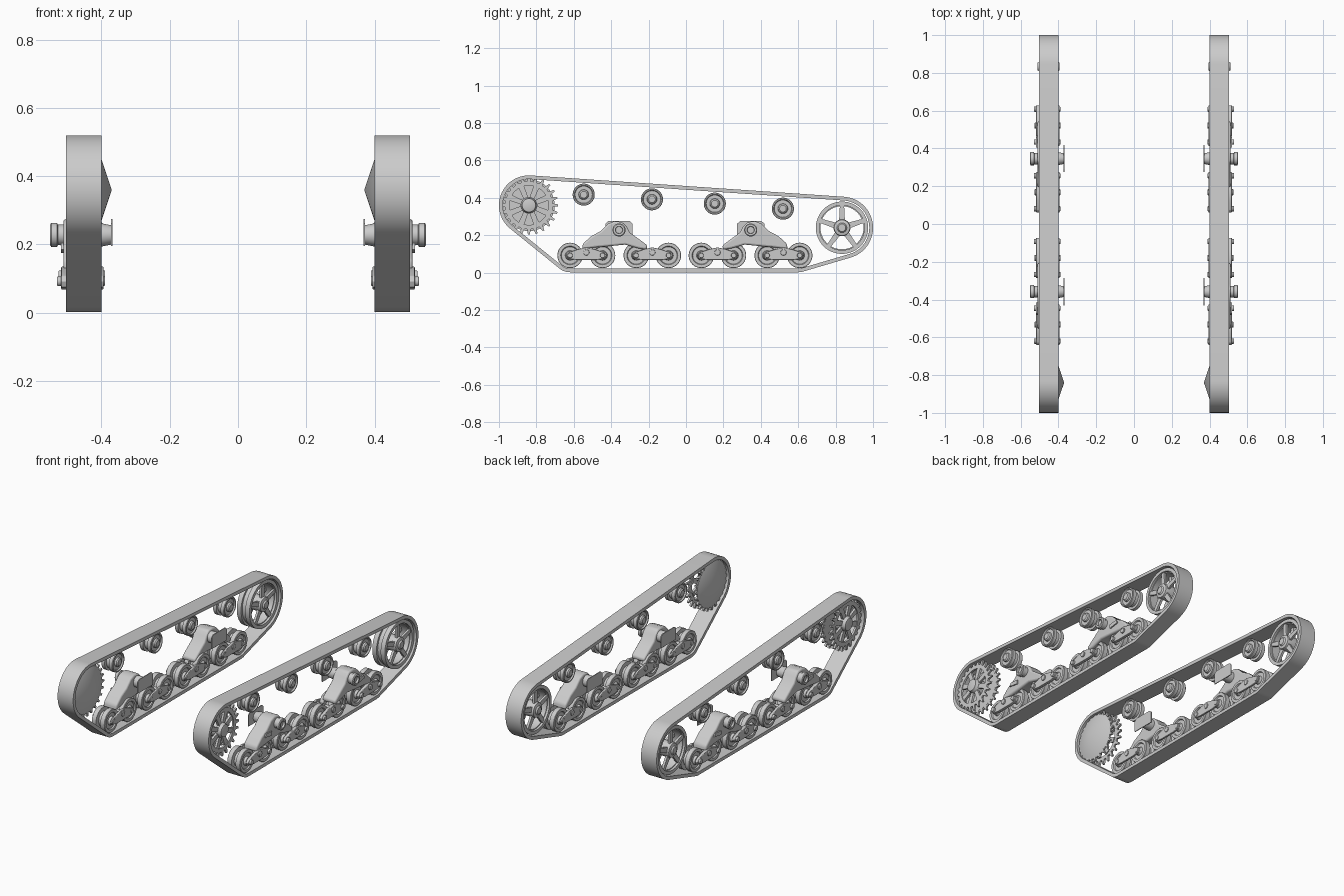
import bpy
import bmesh
import math
from math import sin, cos, tau

cube = bpy.data.objects.get("Cube")
if cube:
    bpy.data.objects.remove(cube)

grey = bpy.data.materials.new("plain grey")
grey.use_nodes = True
grey.diffuse_color = (0.6, 0.6, 0.6, 1)
grey.node_tree.nodes["Principled BSDF"].inputs["Base Color"].default_value = (0.6, 0.6, 0.6, 1)

MID = 0.452  # centre plane of one track


def finish(name, bm, bevel=0):
    """Turn a left-hand part into an object mirrored to both sides."""
    bmesh.ops.recalc_face_normals(bm, faces=bm.faces)
    mesh = bpy.data.meshes.new(name)
    bm.to_mesh(mesh)
    bm.free()
    mesh.materials.append(grey)
    ob = bpy.data.objects.new(name, mesh)
    bpy.context.collection.objects.link(ob)
    if bevel:
        mod = ob.modifiers.new("soft edges", "BEVEL")
        mod.width, mod.segments, mod.limit_method = bevel, 3, "ANGLE"
    mirror = ob.modifiers.new("both sides", "MIRROR")
    mirror.use_mirror_merge = False
    bpy.ops.object.select_all(action="DESELECT")
    ob.select_set(True)
    bpy.context.view_layer.objects.active = ob
    bpy.ops.object.shade_smooth_by_angle(angle=math.radians(32))
    return ob


def prism(bm, outline, x0, x1):
    """Extrude a (y, z) outline from x0 to x1."""
    a = [bm.verts.new((x0, y, z)) for y, z in outline]
    b = [bm.verts.new((x1, y, z)) for y, z in outline]
    bm.faces.new(a)
    bm.faces.new(b)
    for i in range(len(a)):
        j = (i + 1) % len(a)
        bm.faces.new((a[i], a[j], b[j], b[i]))


def lathe(bm, profile, cy, cz, segs=40, closed=False):
    """Spin an (x, radius) profile about an axle along x."""
    rings = []
    for x, r in profile:
        if r == 0:
            rings.append([bm.verts.new((x, cy, cz))] * segs)
        else:
            rings.append([bm.verts.new((x, cy + r * cos(tau * k / segs), cz + r * sin(tau * k / segs)))
                          for k in range(segs)])
    pairs = list(zip(rings, rings[1:]))
    if closed:
        pairs.append((rings[-1], rings[0]))
    for a, b in pairs:
        for k in range(segs):
            m = (k + 1) % segs
            bm.faces.new(list(dict.fromkeys((a[k], a[m], b[m], b[k]))))


def spokes(bm, count, cy, cz, r0, r1, w0, w1, x0, x1, start):
    for k in range(count):
        a = start + tau * k / count
        c, s = cos(a), sin(a)
        pts = [(r0, -w0), (r1, -w1), (r1, w1), (r0, w0)]
        prism(bm, [(cy + r * c - w * s, cz + r * s + w * c) for r, w in pts], x0, x1)


def symmetric(half):
    """Mirror an (offset, radius) half profile about the track's centre plane."""
    return [(MID - x, r) for x, r in half] + [(MID + x, r) for x, r in reversed(half)]


# Track belt wrapped around four circles (y, z, radius)
SPROCKET, IDLER = (-0.84, 0.36), (0.834, 0.24)
rounds = [(-0.62, 0.092, 0.09), (0.6, 0.092, 0.09), (*IDLER, 0.166), (*SPROCKET, 0.16)]
normals = []
for i, (y, z, r) in enumerate(rounds):
    y2, z2, r2 = rounds[(i + 1) % 4]
    dist = math.hypot(y2 - y, z2 - z)
    normals.append(math.atan2(z2 - z, y2 - y) - math.acos((r - r2) / dist))
bm = bmesh.new()
loops = []
for i, (y, z, r) in enumerate(rounds):
    start = normals[i - 1]
    sweep = (normals[i] - start) % tau
    steps = max(6, int(sweep * 12))
    for k in range(steps + 1):
        a = start + sweep * k / steps
        loops.append([bm.verts.new((x, y + q * cos(a), z + q * sin(a)))
                      for x, q in ((0.4, r), (0.504, r), (0.504, r - 0.02), (0.4, r - 0.02))])
for i, a in enumerate(loops):
    b = loops[(i + 1) % len(loops)]
    for k in range(4):
        m = (k + 1) % 4
        bm.faces.new((a[k], a[m], b[m], b[k]))
finish("track_belt", bm)

# Drive sprocket: toothed rims, spokes, hub and inner cone
bm = bmesh.new()
TEETH = 24
for x0, x1 in ((0.414, 0.426), (0.474, 0.486)):
    inner, outer = [], []
    for k in range(TEETH):
        for f, r in ((-0.3, 0.128), (-0.12, 0.157), (0.12, 0.157), (0.3, 0.128)):
            a = tau * (k + f) / TEETH
            outer.append((r, a))
            inner.append((0.105, a))
    rows = [[bm.verts.new((x, SPROCKET[0] + r * cos(a), SPROCKET[1] + r * sin(a))) for r, a in row]
            for x, row in ((x0, inner), (x0, outer), (x1, outer), (x1, inner))]
    for q in range(4):
        a, b = rows[q], rows[(q + 1) % 4]
        for k in range(len(a)):
            m = (k + 1) % len(a)
            bm.faces.new((a[k], a[m], b[m], b[k]))
spokes(bm, 8, *SPROCKET, 0.03, 0.11, 0.012, 0.016, 0.468, 0.482, tau / 16)
lathe(bm, [(0.42, 0), (0.42, 0.045), (0.478, 0.045), (0.49, 0.038), (0.5, 0.036), (0.504, 0.02), (0.504, 0)], *SPROCKET)
finish("drive_sprocket", bm)
bm = bmesh.new()
lathe(bm, [(0.37, 0), (0.416, 0.138), (0.424, 0.138), (0.424, 0)], *SPROCKET, segs=48)
finish("final_drive_cone", bm)

# Rear idler: two spoked rims on one hub
bm = bmesh.new()
for x0, x1 in ((0.41, 0.438), (0.466, 0.494)):
    lathe(bm, [(x0, 0.12), (x0, 0.14), (x1, 0.14), (x1, 0.12)], *IDLER, segs=48, closed=True)
    spokes(bm, 5, *IDLER, 0.03, 0.125, 0.016, 0.011, x0 + 0.007, x1 - 0.007, tau / 4)
lathe(bm, symmetric([(0.028, 0.115), (0.028, 0.128)]), *IDLER, segs=48, closed=True)
lathe(bm, symmetric([(0.058, 0), (0.058, 0.02), (0.05, 0.026), (0.046, 0.042), (0.03, 0.045)]), *IDLER)
finish("idler_wheel", bm)

# Return rollers: twin rims with recessed faces and a hub cap
bm = bmesh.new()
for y, z in ((-0.547, 0.417), (-0.182, 0.392), (0.154, 0.369), (0.518, 0.342)):
    lathe(bm, symmetric([(0.046, 0), (0.046, 0.018), (0.04, 0.025), (0.03, 0.027), (0.03, 0.046), (0.038, 0.05),
                         (0.038, 0.056), (0.035, 0.059), (0.014, 0.059), (0.012, 0.045)]), y, z)
finish("return_rollers", bm)

# Suspension bogies, mirrored front to back
wheels, arms, rockers, tubes, brackets = (bmesh.new() for _ in range(5))
for s in (-1, 1):
    off = -0.006

    def at(points):
        return [(off + s * y, z) for y, z in points]

    # Road wheels
    for d in (0.614, 0.44, 0.26, 0.088):
        lathe(wheels, symmetric([(0.05, 0), (0.05, 0.022), (0.036, 0.026), (0.036, 0.046), (0.043, 0.05),
                                 (0.043, 0.066), (0.041, 0.068), (0.014, 0.068), (0.012, 0.045)]),
              off + s * d, 0.092)
    # Wheel-pair beams on both faces, with axle caps
    for c in (0.527, 0.174):
        beam = [(-0.1, 0.075), (-0.05, 0.068), (0.05, 0.068), (0.1, 0.075), (0.108, 0.093),
                (0.095, 0.108), (0.045, 0.125), (0, 0.135), (-0.045, 0.125), (-0.095, 0.108), (-0.108, 0.093)]
        for x0, x1 in ((0.394, 0.406), (0.5, 0.518)):
            prism(arms, at([(c + y, z) for y, z in beam]), x0, x1)
        lathe(arms, [(0.389, 0), (0.389, 0.016), (0.526, 0.016), (0.526, 0)], off + s * c, 0.108, 20)
        for d in (-0.087, 0.087):
            lathe(arms, [(0.39, 0), (0.39, 0.014), (0.53, 0.014), (0.53, 0)], off + s * (c + d), 0.092, 20)
    # Rocker housing
    prism(rockers, at([(0.55, 0.125), (0.545, 0.155), (0.5, 0.195), (0.45, 0.222), (0.41, 0.262), (0.375, 0.275),
                       (0.335, 0.27), (0.31, 0.245), (0.295, 0.215), (0.24, 0.175), (0.2, 0.145),
                       (0.205, 0.122), (0.25, 0.13), (0.32, 0.15), (0.4, 0.142), (0.48, 0.135)]), 0.424, 0.512)
    # Cross tube
    lathe(tubes, [(0.37, 0), (0.37, 0.028), (0.4, 0.034), (0.528, 0.03), (0.53, 0.035), (0.547, 0.035),
                  (0.551, 0.03), (0.551, 0.02), (0.54, 0.018), (0.54, 0)], off + s * 0.352, 0.228, 32)
    # Hull mounting plate and small outer bracket
    prism(brackets, at([(0.425, 0.195), (0.28, 0.195), (0.28, 0.262), (0.295, 0.275), (0.41, 0.275), (0.425, 0.262)]),
          0.367, 0.372)
    prism(brackets, at([(0.475, 0.185), (0.41, 0.175), (0.41, 0.2), (0.465, 0.205)]), 0.505, 0.519)
finish("road_wheels", wheels)
finish("wheel_beams", arms, 0.003)
finish("rocker_housings", rockers, 0.01)
finish("cross_tubes", tubes)
finish("mounting_plates", brackets)
